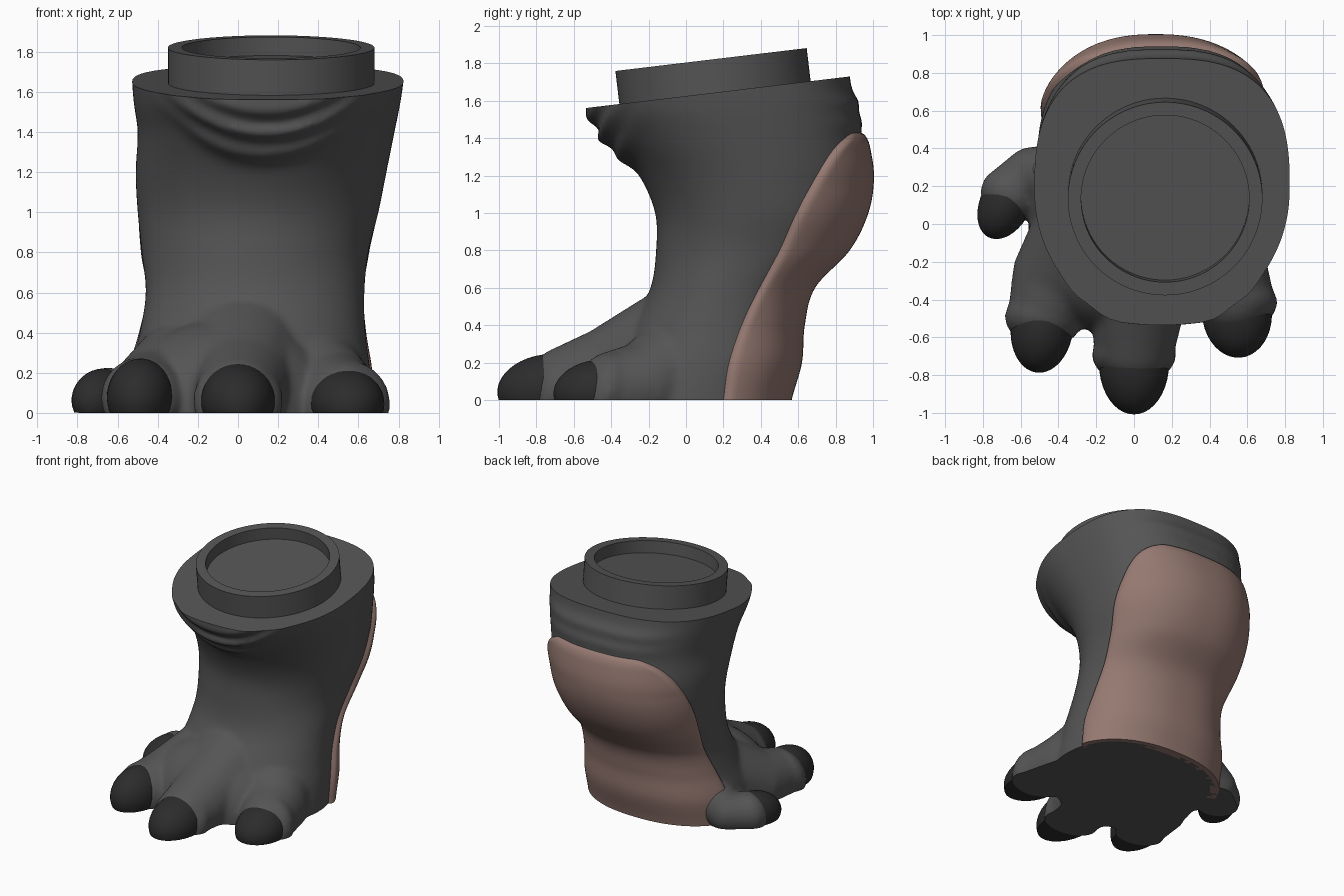
import bpy, bmesh
from math import sin, cos, pi, exp, asin, atan2, copysign, sqrt
from mathutils import Vector, Matrix

if "Cube" in bpy.data.objects:
    bpy.data.objects.remove(bpy.data.objects["Cube"])

TILT = 0.119
TOP = Vector((0.165, 0.155, 1.644))
UP = Vector((0, -sin(TILT), cos(TILT)))

# Leg sections: height, left, right, front, back
ROWS = [(-.15, -.56, .67, -.46, .51), (0, -.56, .67, -.45, .53), (.2, -.54, .66, -.39, .585),
        (.4, -.49, .635, -.29, .60), (.6, -.46, .63, -.19, .655), (.8, -.48, .65, -.16, .84),
        (1.0, -.50, .70, -.165, .94), (1.2, -.51, .74, -.25, .97), (1.4, -.50, .78, -.40, .94),
        (1.55, -.52, .81, -.52, .91), (1.7, -.53, .83, -.57, .88), (1.9, -.53, .84, -.58, .86)]
# Heel pad side edge: height, depth
PAD_EDGE = [(0, .19), (.2, .22), (.45, .31), (.8, .49), (1.0, .58), (1.2, .69), (1.35, .79), (1.44, .89)]
# Front and back skin folds: height, amount
FRONT_FOLDS = [(1.29, .06), (1.39, .085), (1.50, .05)]
BACK_FOLDS = [(1.49, .02), (1.59, .025)]


def material(name, rgb):
    m = bpy.data.materials.new(name)
    m.diffuse_color = (*rgb, 1)
    m.use_nodes = True
    m.node_tree.nodes["Principled BSDF"].inputs["Base Color"].default_value = m.diffuse_color
    return m


SKIN = material("dark_skin", (.09, .09, .09))
HORN = material("black_horn", (.025, .025, .025))
PINK = material("dusky_pad", (.30, .19, .165))


def lookup(table, z):
    """Smooth interpolation through table rows."""
    z = max(table[0][0], min(table[-1][0], z))
    i = max(k for k in range(len(table) - 1) if table[k][0] <= z)
    a, b = table[i], table[i + 1]
    p, q = table[max(i - 1, 0)], table[min(i + 2, len(table) - 1)]
    h = b[0] - a[0]
    t = (z - a[0]) / h
    out = []
    for c in range(1, len(a)):
        ma = (b[c] - p[c]) / (b[0] - p[0]) * h
        mb = (q[c] - a[c]) / (q[0] - a[0]) * h
        out.append((2*t**3 - 3*t*t + 1) * a[c] + (t**3 - 2*t*t + t) * ma
                   + (3*t*t - 2*t**3) * b[c] + (t**3 - t*t) * mb)
    return out


def back_power(z):
    """The back is squarer than the front, most of all at the top."""
    return 2.3 + .45 * max(0, min(1, (z - 1.15) / .45))


def surface(z, phi, push=0.0):
    """Point on the leg; phi = 90 degrees is the back."""
    x0, x1, y0, y1 = lookup(ROWS, z)
    c, s = cos(phi), sin(phi)
    power = back_power(z) if s > 0 else 2.03
    side = copysign(abs(c) ** (2 / power), c)
    depth = copysign(abs(s) ** (2 / power), s)
    zz = z - (.4 * c * c if s < 0 else 0)
    folds = FRONT_FOLDS if s < 0 else BACK_FOLDS
    push += sum(a * exp(-((zz - h) / .042) ** 2) for h, a in folds) * exp(-(c / .68) ** 4) * abs(s)
    return Vector(((x0 + x1) / 2 + side * (x1 - x0) / 2 + push * c,
                   (y0 + y1) / 2 + depth * (y1 - y0) / 2 + push * s, z))


def add_grid(bm, rows, closed=False):
    vs = [[bm.verts.new(p) for p in r] for r in rows]
    n = len(vs[0])
    for a, b in zip(vs, vs[1:]):
        for j in range(n if closed else n - 1):
            k = (j + 1) % n
            bm.faces.new((a[j], a[k], b[k], b[j]))
    return vs


def finish(name, bm, mat, angle=40):
    me = bpy.data.meshes.new(name)
    bm.to_mesh(me)
    bm.free()
    ob = bpy.data.objects.new(name, me)
    bpy.context.collection.objects.link(ob)
    me.materials.append(mat)
    bpy.ops.object.select_all(action='DESELECT')
    ob.select_set(True)
    bpy.context.view_layer.objects.active = ob
    bpy.ops.object.shade_smooth_by_angle(angle=angle * pi / 180)
    return ob


def slice_off(bm, point, normal):
    """Cut flat and close the opening."""
    r = bmesh.ops.bisect_plane(bm, geom=bm.verts[:] + bm.edges[:] + bm.faces[:], dist=1e-5,
                               plane_co=point, plane_no=normal, clear_outer=True)
    edges = [e for e in r['geom_cut'] if isinstance(e, bmesh.types.BMEdge)]
    bmesh.ops.holes_fill(bm, edges=edges, sides=0)
    bmesh.ops.recalc_face_normals(bm, faces=bm.faces)


def ball(bm, pos, radii, turn=0.0, pitch=0.0, seg=24):
    m = (Matrix.Translation(pos) @ Matrix.Rotation(turn, 4, 'Z') @ Matrix.Rotation(pitch, 4, 'X')
         @ Matrix.Diagonal((*radii, 1)))
    bmesh.ops.create_uvsphere(bm, u_segments=seg, v_segments=seg // 2, radius=1, matrix=m)


# Leg column and instep
body = bmesh.new()
N = 96
rings = add_grid(body, [[surface(-.12 + 2.0 * i / 110, 2 * pi * j / N) for j in range(N)]
                        for i in range(111)], closed=True)
body.faces.new(rings[0])
body.faces.new(rings[-1])
bmesh.ops.recalc_face_normals(body, faces=body.faces)
ball(body, (-.05, -.17, .04), (.54, .42, .43), seg=48)

# Toes: root, knuckle (x, y, z, radius), cuff, heading, cuff radius, claw radii
TOES = {
    "side": ((-.36, .25, .18, .18), (-.54, .26, .08, .15), (-.65, .17, .07), (-.45, -.9), .16, (.135, .21, .15)),
    "left": ((-.25, -.02, .20, .28), (-.41, -.27, .09, .235), (-.48, -.49, .08), (-.12, -1), .205, (.165, .24, .19)),
    "middle": ((.03, -.08, .24, .34), (.02, -.39, .14, .26), (0, -.68, .06), (0, -1), .225, (.185, .27, .185)),
    "right": ((.32, 0, .20, .28), (.46, -.20, .08, .24), (.54, -.41, .05), (.08, -1), .22, (.185, .24, .165)),
}
for name, (root, knuckle, cuff, head, w, claw) in TOES.items():
    turn = atan2(head[0], -head[1])
    chain = [Vector(root), Vector(knuckle), Vector((*cuff, w * .93))]
    for a, b in zip(chain, chain[1:]):
        for k in range(7):
            p = a.lerp(b, k / 6 * (.85 if b is chain[2] else 1))
            ball(body, p[:3], (p[3],) * 3)
    # Skin cuff leaning back around the claw
    d = Vector((*head, 0)).normalized()
    ball(body, Vector(cuff) + d * .015, (w, .14, w), turn, -.3)
    # Claw
    bm = bmesh.new()
    ball(bm, Vector(cuff) + d * .06, claw, turn, .12, 40)
    slice_off(bm, (0, 0, .001), (0, 0, -1))
    finish(name + "_claw", bm, HORN)

# Fuse the column and toes into one skin, then cut the sole and the top flat
raw = finish("raw_foot", body, SKIN)
mod = raw.modifiers.new("fuse", 'REMESH')
mod.mode = 'VOXEL'
mod.voxel_size = .018
mod = raw.modifiers.new("soften", 'SMOOTH')
mod.factor = .5
mod.iterations = 10
dg = bpy.context.evaluated_depsgraph_get()
bm = bmesh.new()
bm.from_mesh(raw.evaluated_get(dg).to_mesh())
bpy.data.objects.remove(raw)
slice_off(bm, (0, 0, 0), (0, 0, -1))
slice_off(bm, TOP, UP)
finish("foot_and_leg", bm, SKIN, 50)

# Heel pad following the back of the leg, its rim sunk into the skin
rows = []
for i in range(73):
    z = 1.44 * i / 72
    x0, x1, y0, y1 = lookup(ROWS, z)
    s = (lookup(PAD_EDGE, z)[0] - (y0 + y1) / 2) * 2 / (y1 - y0)
    half = pi / 2 - asin(min(.99, s ** (back_power(z) / 2)))
    row = []
    for j in range(61):
        v = j / 30 - 1
        e = min(1, (1 - abs(v)) * half * .65 / .07)
        t = min(1, (1.44 - z) / .08)
        rise = sqrt(max(0, 1 - (1 - e) ** 2)) * sqrt(max(0, 1 - (1 - t) ** 2))
        row.append(surface(z, pi / 2 + v * half, -.02 + .055 * rise))
    if i == 0:
        rows.append([surface(0, pi / 2 + (k / 30 - 1) * half, -.03) for k in range(61)])
    rows.append(row)
bm = bmesh.new()
add_grid(bm, rows)
bmesh.ops.recalc_face_normals(bm, faces=bm.faces)
bm.faces.ensure_lookup_table()
if bm.faces[60 * 40 + 30].normal.y < 0:
    bmesh.ops.reverse_faces(bm, faces=bm.faces)
finish("heel_pad", bm, PINK, 50)

# Collar with a shallow cup on the tilted top
profile = [(.515, -.06), (.515, .178), (.445, .178), (.445, .085), (.001, .085)]
bm = bmesh.new()
cup = add_grid(bm, [[Vector((r * cos(2*pi*j/96), r * sin(2*pi*j/96), z)) for j in range(96)]
                    for r, z in profile], closed=True)
bm.faces.new(cup[0])
bm.faces.new(cup[-1])
bmesh.ops.recalc_face_normals(bm, faces=bm.faces)
bm.transform(Matrix.Translation(TOP) @ Matrix.Rotation(TILT, 4, 'X'))
finish("collar", bm, SKIN)
